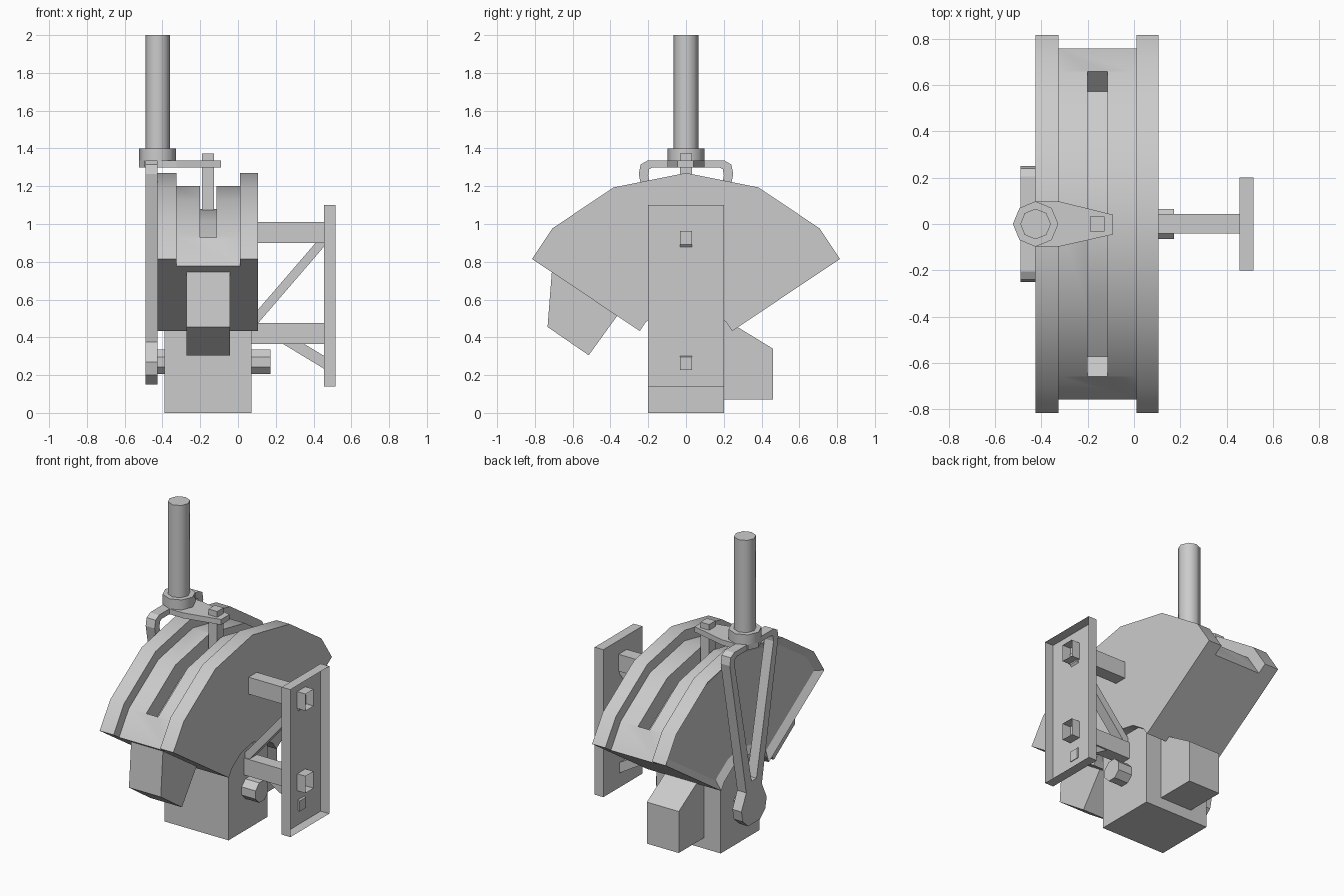
import bpy, bmesh, math
from mathutils import Vector

if "Cube" in bpy.data.objects:
    bpy.data.objects.remove(bpy.data.objects["Cube"])

PIVOT_Z = 0.27   # height of the lever axle


def finish(bm, name, smooth=None):
    bmesh.ops.recalc_face_normals(bm, faces=bm.faces[:])
    me = bpy.data.meshes.new(name)
    bm.to_mesh(me)
    bm.free()
    ob = bpy.data.objects.new(name, me)
    bpy.context.collection.objects.link(ob)
    if smooth:
        smooth_by(ob, smooth)
    return ob


def smooth_by(ob, degrees):
    bpy.ops.object.select_all(action='DESELECT')
    ob.select_set(True)
    bpy.context.view_layer.objects.active = ob
    bpy.ops.object.shade_smooth_by_angle(angle=math.radians(degrees))


def prism(name, pts, a, b, axis='x', smooth=None, open_end=False, panel=None):
    """Extrude a closed profile from a to b: (y,z) on x, (x,z) on y, (x,y) on z."""
    place = {'x': lambda p, t: (t, p[0], p[1]),
             'y': lambda p, t: (p[0], t, p[1]),
             'z': lambda p, t: (p[0], p[1], t)}[axis]
    bm = bmesh.new()
    lo = [bm.verts.new(place(p, a)) for p in pts]
    hi = [bm.verts.new(place(p, b)) for p in pts]
    n = len(pts)
    start = bm.faces.new(lo)
    if not open_end:
        bm.faces.new(hi)
    for i in range(n):
        j = (i + 1) % n
        bm.faces.new((lo[i], lo[j], hi[j], hi[i]))
    bmesh.ops.recalc_face_normals(bm, faces=bm.faces[:])
    if panel:   # recessed panel on the start face
        bmesh.ops.inset_region(bm, faces=[start], thickness=panel[0], use_even_offset=True)
        bmesh.ops.translate(bm, verts=start.verts[:], vec=-start.normal * panel[1])
    return finish(bm, name, smooth)


def rect(u0, u1, v0, v1):
    return [(u0, v0), (u1, v0), (u1, v1), (u0, v1)]


def ngon(cu, cv, r, n=8, turn=0.0):
    return [(cu + r * math.cos(math.tau * i / n + turn),
             cv + r * math.sin(math.tau * i / n + turn)) for i in range(n)]


def sector(r_out, r_in, angles, end_scale=1.0):
    """Ring sector around the pivot in (y,z)."""
    def arc(r):
        out = []
        for i, d in enumerate(angles):
            k = r * (end_scale if i in (0, len(angles) - 1) else 1)
            out.append((k * math.cos(math.radians(d)), PIVOT_Z + k * math.sin(math.radians(d))))
        return out
    return arc(r_out) + arc(r_in)[::-1]


def cut(ob, cutter):
    mod = ob.modifiers.new("cut", 'BOOLEAN')
    mod.operation = 'DIFFERENCE'
    mod.solver = 'EXACT'
    mod.object = cutter
    bpy.context.view_layer.objects.active = ob
    bpy.ops.object.modifier_apply(modifier=mod.name)
    bpy.data.objects.remove(cutter)


# Quadrant housing: two flanges, a lower drum between them and a guide slot
inner = [45, 67.5, 90, 112.5, 135]
body = prism("quadrant_housing",
             sector(1.0, 0.3, [33.75] + inner + [146.25], math.cos(math.radians(11.25))),
             -0.425, 0.105, panel=(0.045, 0.03))
cut(body, prism("groove_cutter", sector(0.93, 1.3, [22.5] + inner + [157.5]), -0.325, 0.01))
cut(body, prism("slot_cutter", sector(0.81, 1.3, inner), -0.2, -0.115))
smooth_by(body, 30)

# Base block and the two boxes attached to it and to the quadrant
prism("base_block", rect(-0.2, 0.2, 0, 0.54), -0.39, 0.072)
prism("rear_box", [(0.19, 0.07), (0.46, 0.07), (0.46, 0.34), (0.19, 0.505)], -0.27, -0.04)
prism("front_box", [(-0.71, 0.75), (-0.733, 0.455), (-0.515, 0.305), (-0.36, 0.52)], -0.272, -0.043)

# Axle
prism("axle", ngon(0, PIVOT_Z, 0.07, 8, math.pi / 8), -0.45, 0.172)

# Lever frame: tapered loop with a hub at the axle
half = [(0.06, 0.15), (0.115, 0.2), (0.13, 0.27), (0.08, 0.375),
        (0.25, 1.265), (0.24, 1.315), (0.205, 1.335)]
frame = prism("lever_frame", half + [(-y, z) for y, z in half[::-1]], -0.49, -0.425)
hole = [(0.025, 0.43), (0.2, 1.255), (0.195, 1.29), (0.175, 1.3)]
cut(frame, prism("frame_cutter", hole + [(-y, z) for y, z in hole[::-1]], -0.6, -0.3))

# Top arm, collar, handle and the guide pin running in the slot
arm = [p for p in ngon(-0.425, 0, 0.098) if p[0] < -0.42]
arm.sort(key=lambda p: math.atan2(p[1], p[0] + 0.425) % math.tau)
prism("top_arm", [(-0.09, -0.045), (-0.09, 0.04), (-0.325, 0.098)] + arm + [(-0.325, -0.098)],
      1.3, 1.335, 'z')
prism("handle_collar", ngon(-0.425, 0, 0.098), 1.335, 1.4, 'z', 50)
prism("handle", ngon(-0.425, 0, 0.066), 1.38, 2.0, 'z', 50)
prism("guide_pin", rect(-0.19, -0.127, -0.033, 0.033), 1.07, 1.372, 'z')

# Wall plate with two bars, all open on the wall side
prism("wall_plate", rect(-0.2, 0.2, 0.14, 1.1), 0.455, 0.517, open_end=True)
for name, x0, z0 in (("upper_bar", 0.1, 0.9), ("lower_bar", 0.065, 0.365)):
    prism(name, rect(-0.041, 0.043, z0, z0 + 0.11), x0, 0.515, open_end=True)

# Diagonal braces
for name, x0, z0, z1, h in (("upper_brace", 0.06, 0.457, 0.927, 0.036),
                            ("lower_brace", 0.22, 0.41, 0.262, 0.034)):
    prism(name, [(x0, z0 - h), (0.465, z1 - h), (0.465, z1 + h), (x0, z0 + h)],
          -0.033, 0.033, 'y')
